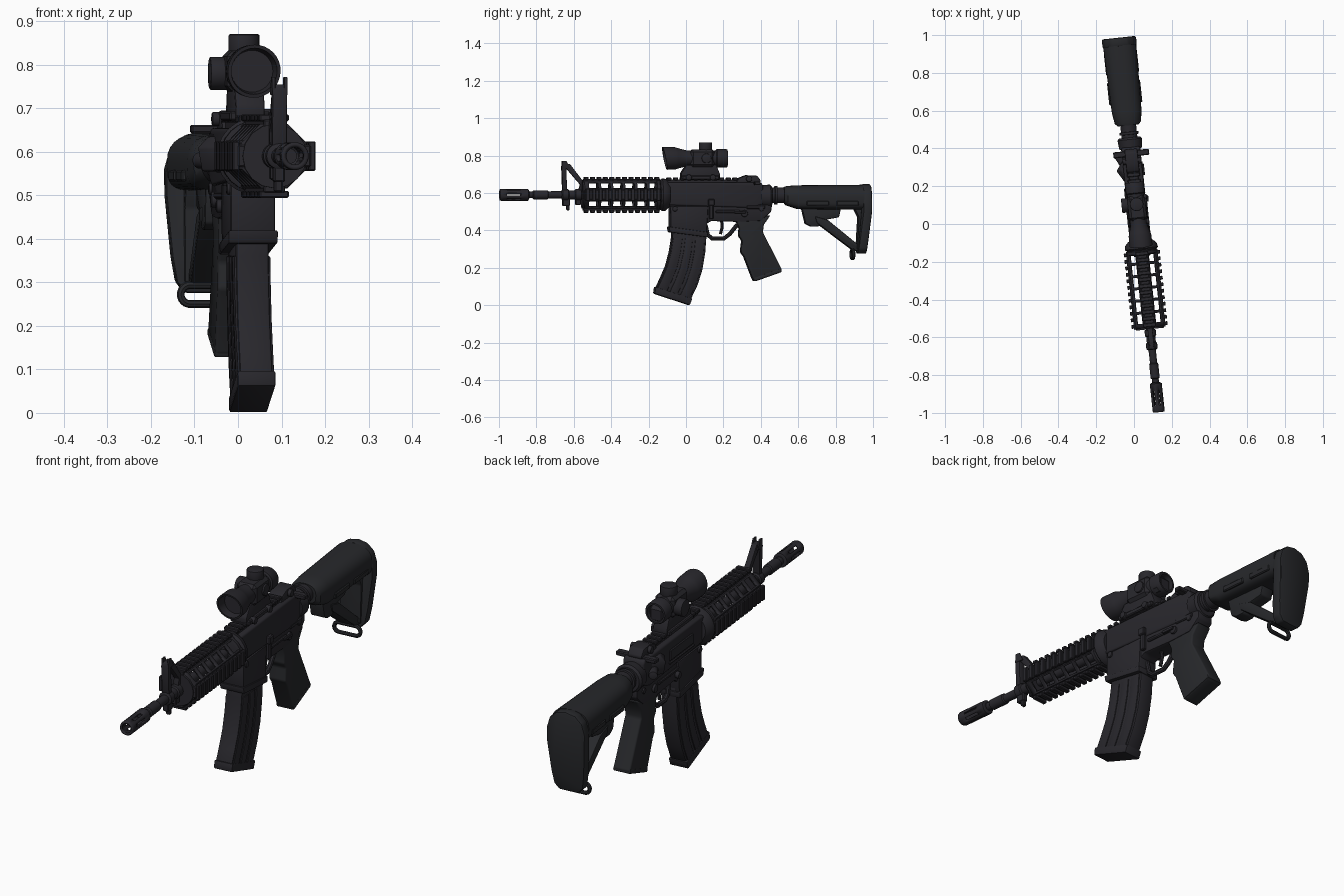
import bpy, bmesh, math
from mathutils import Matrix, Vector

if "Cube" in bpy.data.objects:
    bpy.data.objects.remove(bpy.data.objects["Cube"], do_unlink=True)


def material(name, rgb):
    m = bpy.data.materials.new(name)
    m.use_nodes = True
    m.diffuse_color = (*rgb, 1)
    m.node_tree.nodes["Principled BSDF"].inputs["Base Color"].default_value = (*rgb, 1)
    return m


METAL = material("black metal", (0.021, 0.020, 0.025))
POLYMER = material("black polymer", (0.020, 0.021, 0.024))
AXIS = 0.59                                   # height of the bore
PLACE = Matrix.Translation((0.025, 0, 0)) @ Matrix.Rotation(math.radians(6.1), 4, 'Z')


def finish(name, bm, mat=METAL, bevel=0, segs=2):
    bmesh.ops.recalc_face_normals(bm, faces=bm.faces)
    if bevel:
        edges = [e for e in bm.edges if e.is_manifold and e.calc_face_angle(0) > 0.5]
        bmesh.ops.bevel(bm, geom=edges, offset=bevel, segments=segs, profile=0.5,
                        affect='EDGES', clamp_overlap=True)
    me = bpy.data.meshes.new(name)
    bm.to_mesh(me)
    bm.free()
    me.materials.append(mat)
    me.shade_smooth()
    me.set_sharp_from_angle(angle=math.radians(35))
    ob = bpy.data.objects.new(name, me)
    bpy.context.collection.objects.link(ob)
    ob.matrix_world = PLACE
    return ob


def loft(rings, caps=True):
    bm = bmesh.new()
    rows = [[bm.verts.new(p) for p in ring] for ring in rings]
    n = len(rows[0])
    for a, b in zip(rows, rows[1:]):
        for i in range(n):
            bm.faces.new((a[i], a[(i + 1) % n], b[(i + 1) % n], b[i]))
    if caps:
        bm.faces.new(rows[0])
        bm.faces.new(rows[-1])
    return bm


def plate(name, outline, half, mat=METAL, bevel=0.006, x=0, segs=2):
    """Side outline (y, z) extruded across the width."""
    return finish(name, loft([[(x + s * half, y, z) for y, z in outline] for s in (-1, 1)]),
                  mat, bevel, segs)


def circles(profile, z=AXIS, n=24, x=0, turn=0):
    return [[(x + r * math.cos(math.tau * (i + turn) / n), y,
              z + r * math.sin(math.tau * (i + turn) / n)) for i in range(n)]
            for y, r in profile]


def lathe(name, profile, z=AXIS, n=24, mat=METAL, x=0):
    return finish(name, loft(circles(profile, z, n, x)), mat)


def boxes(name, items, mat=METAL, bevel=0.004, angle=0):
    """Boxes (centre, size), optionally turned around the bore."""
    bm = bmesh.new()
    up = Matrix.Translation((0, 0, AXIS))
    turn = up @ Matrix.Rotation(angle, 4, 'Y') @ up.inverted()
    for c, s in items:
        bmesh.ops.create_cube(bm, size=1, matrix=turn @ Matrix.Translation(c) @ Matrix.Diagonal((*s, 1)))
    return finish(name, bm, mat, bevel, 1)


def knob(name, centre, direction, r, depth, n=20, mat=METAL):
    bm = bmesh.new()
    rot = Vector(direction).to_track_quat('Z', 'Y').to_matrix().to_4x4()
    bmesh.ops.create_cone(bm, cap_ends=True, segments=n, radius1=r, radius2=r, depth=depth,
                          matrix=Matrix.Translation(centre) @ rot)
    return finish(name, bm, mat, 0.004)


def rod(name, points, r, cyclic=False, mat=METAL):
    cu = bpy.data.curves.new(name, 'CURVE')
    cu.dimensions, cu.bevel_depth, cu.bevel_resolution, cu.use_fill_caps = '3D', r, 2, True
    sp = cu.splines.new('POLY')
    sp.points.add(len(points) - 1)
    for p, co in zip(sp.points, points):
        p.co = (*co, 1)
    sp.use_cyclic_u = cyclic
    tmp = bpy.data.objects.new(name, cu)
    bm = bmesh.new()
    bm.from_mesh(bpy.data.meshes.new_from_object(tmp))
    bpy.data.objects.remove(tmp)
    return finish(name, bm, mat)


def rail(name, y0, y1, base, angle=0):
    """Toothed accessory rail."""
    n = round((y1 - y0) / 0.034)
    step = (y1 - y0) / n
    items = [((0, (y0 + y1) / 2, AXIS + base), (0.05, y1 - y0, 0.022))]
    items += [((0, y0 + step * (i + 0.5), AXIS + base + 0.015), (0.068, step * 0.6, 0.016))
              for i in range(n)]
    boxes(name, items, bevel=0.003, angle=angle)


# Muzzle device: slotted tube
bm = loft(circles([(-1.002, 0.029), (-0.995, 0.032), (-0.965, 0.032), (-0.89, 0.032),
                   (-0.85, 0.032), (-0.843, 0.02)], turn=0.5), caps=False)
slots = []
for f in bm.faces:
    c = f.calc_center_median()
    seg = round(math.atan2(c.z - AXIS, c.x) / (math.tau / 24))
    if -0.96 < c.y < -0.9 and seg % 4 in (0, 1):
        slots.append(f)
bmesh.ops.delete(bm, geom=slots, context='FACES')
tube = finish("muzzle_device", bm)
mod = tube.modifiers.new("wall", 'SOLIDIFY')
mod.thickness, mod.offset = 0.01, -1

# Barrel and gas block
lathe("barrel", [(-0.87, 0.018), (-0.825, 0.018), (-0.82, 0.024), (-0.745, 0.024), (-0.74, 0.019),
                 (-0.6, 0.02), (-0.1, 0.022)])
lathe("gas_block", [(-0.67, 0.022), (-0.665, 0.03), (-0.635, 0.03), (-0.63, 0.024), (-0.6, 0.024),
                    (-0.595, 0.03), (-0.565, 0.03), (-0.56, 0.02)])
boxes("bayonet_lug", [((0, -0.645, 0.555), (0.026, 0.04, 0.05)), ((0, -0.635, 0.525), (0.02, 0.018, 0.035)),
                      ((0, -0.58, 0.555), (0.026, 0.03, 0.04))])
plate("front_sight_leg", [(-0.665, 0.6), (-0.67, 0.74), (-0.665, 0.755), (-0.635, 0.755), (-0.645, 0.73),
                          (-0.64, 0.6)], 0.017, bevel=0.003)
plate("front_sight_brace", [(-0.645, 0.755), (-0.625, 0.755), (-0.545, 0.65), (-0.56, 0.61), (-0.58, 0.61),
                            (-0.57, 0.645), (-0.648, 0.735)], 0.013, bevel=0.003)
for side in (-1, 1):
    plate("front_sight_ear", [(-0.67, 0.73), (-0.667, 0.772), (-0.645, 0.772), (-0.625, 0.73)],
          0.004, bevel=0.002, x=side * 0.014)

# Vented handguard: octagonal tube with windows in its diagonal faces
ys = [-0.55] + [-0.535 + 0.065 * i for i in range(7)] + [-0.12]
bm = loft(circles([(y, 0.08) for y in ys], n=8, turn=0.5), caps=False)
bm.normal_update()
diagonal = [f for f in bm.faces if abs(abs(f.normal.x) - abs(f.normal.z)) < 0.1 and f.calc_area() > 0.003]
bmesh.ops.inset_individual(bm, faces=diagonal, thickness=0.011)
bmesh.ops.delete(bm, geom=diagonal, context='FACES')
guard = finish("handguard", bm)
mod = guard.modifiers.new("wall", 'SOLIDIFY')
mod.thickness, mod.offset = 0.012, -1
for k, label in enumerate(("top", "left", "bottom", "right")):
    rail("handguard_rail_" + label, -0.555, -0.14, 0.073, k * math.pi / 2)
lathe("handguard_cap", [(-0.56, 0.05), (-0.56, 0.074), (-0.54, 0.074), (-0.54, 0.05)], n=16)
lathe("delta_ring", [(-0.165, 0.07), (-0.16, 0.082), (-0.145, 0.082), (-0.14, 0.076), (-0.13, 0.088),
                     (-0.11, 0.085), (-0.09, 0.066)])

# Receiver
plate("upper_receiver", [(-0.11, 0.535), (-0.11, 0.655), (0.4, 0.655), (0.41, 0.64), (0.41, 0.54), (0.35, 0.52)],
      0.05, bevel=0.018, segs=3)
plate("lower_receiver", [(-0.09, 0.55), (-0.085, 0.44), (0.1, 0.43), (0.13, 0.45), (0.29, 0.445), (0.4, 0.45),
                         (0.455, 0.5), (0.455, 0.56)], 0.044, bevel=0.008)
plate("magazine_well", [(-0.09, 0.53), (-0.088, 0.4), (0.106, 0.375), (0.115, 0.53)], 0.052, bevel=0.008)
plate("magazine_well_lip", [(-0.098, 0.42), (-0.092, 0.39), (0.11, 0.363), (0.113, 0.39)], 0.057, bevel=0.004)
rail("receiver_rail", -0.11, 0.28, 0.07)
lathe("receiver_rear_ring", [(0.4, 0.06), (0.45, 0.065), (0.46, 0.056)], z=0.58)
lathe("buffer_tube", [(0.44, 0.042), (0.475, 0.042), (0.476, 0.05), (0.49, 0.05), (0.491, 0.042), (0.6, 0.042)], z=0.587)

# Controls
boxes("charging_handle", [((0, 0.375, 0.652), (0.19, 0.032, 0.02)), ((0, 0.34, 0.655), (0.05, 0.07, 0.02))])
finish("case_deflector", loft([[(-0.035, y0, z), (-0.088 + dx, 0.29, z), (-0.035, 0.36, z)]
                               for y0, z, dx in ((0.2, 0.555, 0.01), (0.21, 0.61, 0), (0.24, 0.635, 0.025))]), bevel=0.005)
knob("forward_assist", (-0.06, 0.345, 0.58), (-0.5, 1, 0), 0.019, 0.07)
boxes("ejection_port_cover", [((-0.05, 0.09, 0.59), (0.009, 0.2, 0.05)), ((-0.053, 0.09, 0.558), (0.01, 0.21, 0.012))])
boxes("bolt_catch", [((0.05, 0.13, 0.51), (0.018, 0.022, 0.1)), ((0.055, 0.13, 0.55), (0.022, 0.034, 0.035))])
boxes("receiver_ribs", [((0.045, 0.22, 0.5), (0.014, 0.13, 0.016)), ((-0.045, 0.18, 0.5), (0.014, 0.2, 0.016)),
                        ((0.044, 0.37, 0.525), (0.014, 0.1, 0.02))])
knob("magazine_release", (-0.053, 0.12, 0.475), (1, 0, 0), 0.015, 0.02)
for side in (-1, 1):
    knob("selector", (side * 0.046, 0.31, 0.49), (1, 0, 0), 0.018, 0.018)
    knob("rear_pin", (side * 0.044, 0.4, 0.515), (1, 0, 0), 0.013, 0.014)
    knob("front_pin", (side * 0.05, -0.065, 0.515), (1, 0, 0), 0.014, 0.018)
boxes("selector_lever", [((0.056, 0.285, 0.497), (0.01, 0.06, 0.014))], bevel=0.002)
rod("trigger_guard", [(0, 0.105, 0.43), (0, 0.118, 0.375), (0, 0.14, 0.357), (0, 0.205, 0.357), (0, 0.235, 0.38),
                      (0, 0.275, 0.43)], 0.011)
rod("trigger", [(0, 0.19, 0.46), (0, 0.195, 0.42), (0, 0.185, 0.38)], 0.008)

# Rear sight
plate("rear_sight", [(0.265, 0.65), (0.28, 0.68), (0.32, 0.695), (0.38, 0.692), (0.4, 0.665), (0.395, 0.65)], 0.034)
knob("rear_sight_knob", (0, 0.335, 0.675), (1, 0, 0), 0.016, 0.1)

# Pistol grip
plate("pistol_grip", [(0.265, 0.455), (0.285, 0.41), (0.282, 0.37), (0.3, 0.345), (0.292, 0.285), (0.31, 0.26),
                      (0.358, 0.135), (0.372, 0.128), (0.505, 0.175), (0.512, 0.19), (0.41, 0.39), (0.415, 0.43),
                      (0.45, 0.48)], 0.04, POLYMER, 0.014, segs=3)
plate("grip_base", [(0.357, 0.145), (0.362, 0.126), (0.512, 0.178), (0.506, 0.198)], 0.042, POLYMER, 0.006)

# Curved magazine, with ribs that follow the bend
FRONT = [(-0.075, 0.42), (-0.078, 0.36), (-0.09, 0.285), (-0.11, 0.21), (-0.138, 0.145), (-0.166, 0.085)]
BACK = [(0.108, 0.41), (0.106, 0.36), (0.1, 0.28), (0.085, 0.19), (0.06, 0.11), (0.022, 0.03)]


def band(u, v, rows=slice(None)):
    a, b = ([Vector(f).lerp(Vector(g), t) for f, g in zip(FRONT[rows], BACK[rows])] for t in (u, v))
    return [tuple(p) for p in a + b[::-1]]


plate("magazine", band(0, 1), 0.038, bevel=0.007)
for i, (u, v) in enumerate(((0.03, 0.3), (0.38, 0.6), (0.68, 0.95))):
    plate("magazine_rib", band(u, v, slice(1, 6)), 0.042, bevel=0.003)
plate("magazine_floor", [(-0.168, 0.098), (-0.173, 0.062), (0.016, 0.0), (0.03, 0.035)], 0.044, bevel=0.005)

# Optic: flared body with a slanted hood, turrets and mount
SCOPE = 0.785
rings = circles([(-0.105, 0.0), (-0.07, 0.048), (-0.115, 0.053), (-0.115, 0.061), (-0.06, 0.06), (-0.045, 0.055),
                 (0.0, 0.043), (0.06, 0.043), (0.16, 0.043), (0.165, 0.05), (0.215, 0.05), (0.222, 0.046),
                 (0.222, 0.038), (0.2, 0.034)], z=SCOPE, n=32)
for k in (2, 3):
    rings[k] = [(x, y - 0.2 * (z - SCOPE), z) for x, y, z in rings[k]]
bm = loft(rings[1:])
finish("optic_body", bm)
boxes("optic_housing", [((0, 0.085, SCOPE), (0.094, 0.13, 0.096)), ((0, 0.19, SCOPE - 0.01), (0.075, 0.05, 0.075))], bevel=0.014)
knob("top_turret", (0, 0.105, 0.845), (0, 0, 1), 0.036, 0.05, 16)
knob("side_turret", (-0.055, 0.105, 0.78), (1, 0, 0), 0.038, 0.05, 16)
knob("side_cap", (0.045, 0.105, 0.785), (1, 0, 0), 0.026, 0.02, 16)
plate("optic_mount", [(-0.03, 0.67), (-0.03, 0.705), (0.0, 0.75), (0.16, 0.75), (0.18, 0.7), (0.18, 0.67)], 0.034)
boxes("mount_clamp", [((0, 0.075, 0.682), (0.094, 0.2, 0.022))])
for y in (0.01, 0.14):
    knob("mount_nut", (0.045, y, 0.683), (1, 0, 0), 0.016, 0.025, 12)


# Collapsible stock: rounded shell, widening to the butt
def shell_ring(y, w, h, z=0.577, n=28):
    ring = []
    for i in range(n):
        c, s = math.cos(math.tau * i / n), math.sin(math.tau * i / n)
        k = 0.85 if s > 0 else 0.5
        ring.append((w * math.copysign(abs(c) ** k, c), y, z + h * math.copysign(abs(s) ** k, s)))
    return ring


finish("stock_shell", loft([shell_ring(0.525, 0.055, 0.042, 0.59), shell_ring(0.54, 0.07, 0.052, 0.585),
                            shell_ring(0.6, 0.079, 0.064), shell_ring(0.95, 0.088, 0.067)]), POLYMER)
for side in (-1, 1):
    boxes("stock_side_rib", [((side * 0.081, y, 0.545), (0.014, 0.12, 0.026)) for y in (0.7, 0.86)], POLYMER)

# Butt plate, leaning forward towards its toe
half = [(0, 0.648), (0.045, 0.638), (0.077, 0.608), (0.091, 0.56), (0.09, 0.5), (0.078, 0.36), (0.068, 0.3), (0.045, 0.275)]
outline = half + [(-x, z) for x, z in half[:0:-1]]
lean = lambda z: 0.12 * max(0, 0.5 - z)
finish("butt_plate", loft([[(x, y - lean(z), z) for x, z in outline] for y in (0.945, 0.992)]), POLYMER, 0.008)

# Stock underside: adjuster and struts
plate("stock_adjuster", [(0.62, 0.52), (0.64, 0.435), (0.67, 0.42), (0.71, 0.42), (0.74, 0.455), (0.82, 0.47), (0.83, 0.52)],
      0.034, POLYMER)
plate("stock_strut", [(0.69, 0.475), (0.7, 0.44), (0.9, 0.29), (0.94, 0.29), (0.945, 0.335), (0.92, 0.325), (0.76, 0.455)],
      0.04, POLYMER)
plate("stock_web", [(0.9, 0.52), (0.925, 0.47), (0.915, 0.3), (0.95, 0.28), (0.96, 0.52)], 0.05, POLYMER)

# Sling loop
loop = []
for i in range(20):
    a = math.tau * (i + 0.5) / 20
    loop.append((math.copysign(0.04, math.cos(a)) + 0.022 * math.cos(a), 0.895, 0.272 + 0.022 * math.sin(a)))
rod("sling_loop", loop, 0.009, True, POLYMER)
